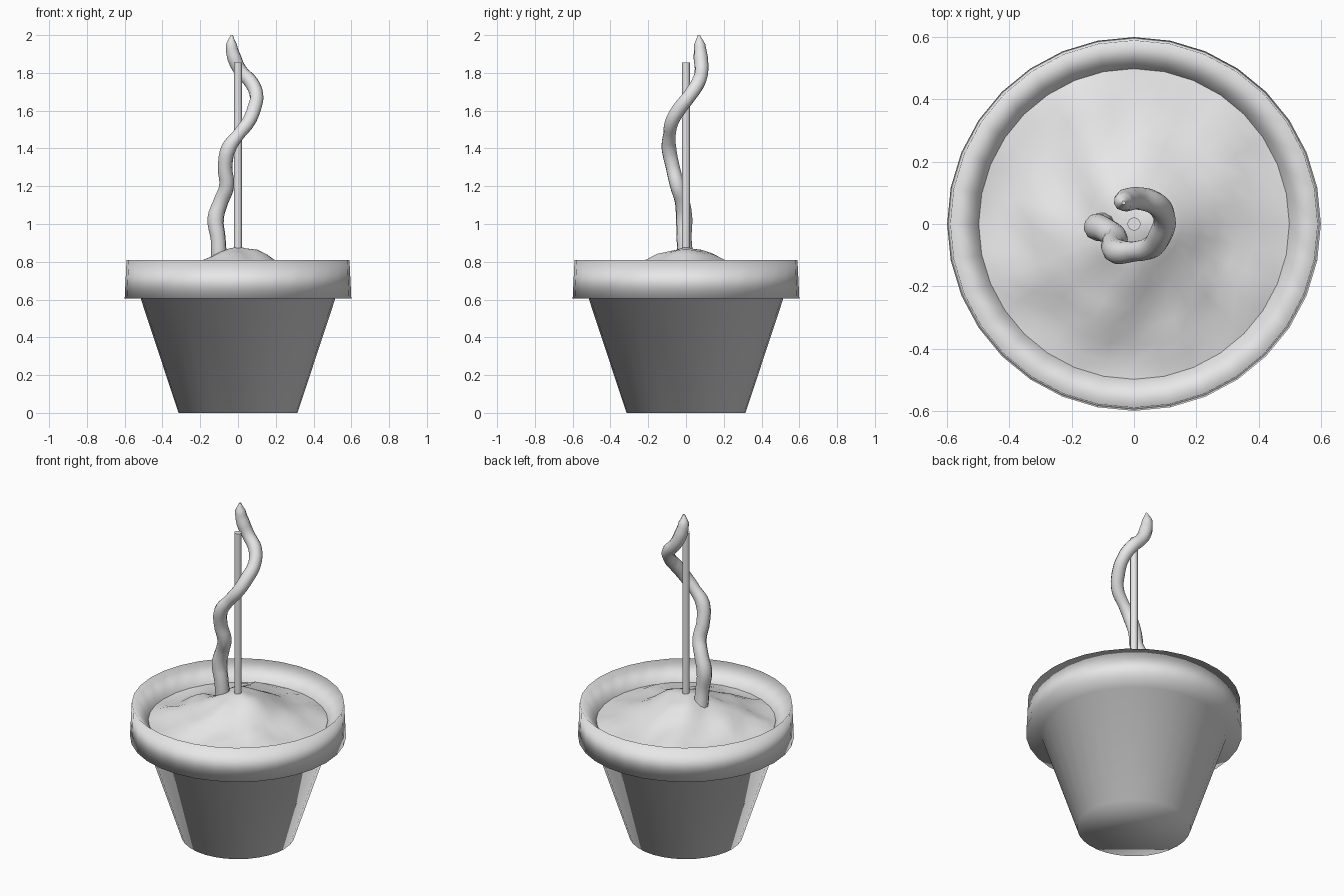
import bpy, bmesh, math
from mathutils import Vector, noise

if "Cube" in bpy.data.objects:
    bpy.data.objects.remove(bpy.data.objects["Cube"])

clay = bpy.data.materials.new("plain grey")
clay.diffuse_color = (0.8, 0.8, 0.8, 1)
clay.use_nodes = True
clay.node_tree.nodes["Principled BSDF"].inputs["Base Color"].default_value = clay.diffuse_color


def make(name, bm):
    bmesh.ops.recalc_face_normals(bm, faces=bm.faces)
    for f in bm.faces:
        f.smooth = True
    me = bpy.data.meshes.new(name)
    bm.to_mesh(me)
    bm.free()
    me.materials.append(clay)
    ob = bpy.data.objects.new(name, me)
    bpy.context.collection.objects.link(ob)
    return ob


def rings(bm, radii, heights, sides):
    """Stack rings of vertices and bridge them; returns the rings."""
    out = []
    for i, r in enumerate(radii):
        ring = []
        for k in range(sides):
            a = 2 * math.pi * k / sides
            x, y = r * math.cos(a), r * math.sin(a)
            z = heights(i, x, y)
            ring.append(bm.verts.new((x, y, z)))
        out.append(ring)
    for a, b in zip(out, out[1:]):
        for k in range(sides):
            n = (k + 1) % sides
            bm.faces.new((a[k], a[n], b[n], b[k]))
    return out


# pot: tapered body, overhanging rim, sloped inner lip
profile = [(0.315, 0), (0.515, 0.605), (0.6, 0.605), (0.59, 0.81),
           (0.50, 0.71), (0.48, 0.64)]
bm = bmesh.new()
r = rings(bm, [p[0] for p in profile], lambda i, x, y: profile[i][1], 32)
bm.faces.new(r[0])
make("pot", bm)

# soil: lumpy mound, highest round the stake
soil_r = [0.5, 0.45, 0.39, 0.33, 0.27, 0.21, 0.15, 0.1, 0.05]
soil_z = [0.705, 0.715, 0.73, 0.75, 0.775, 0.80, 0.835, 0.86, 0.875]


def soil_height(i, x, y):
    n = noise.noise(Vector((x * 7 + 3.1, y * 7 - 1.7, 0.4)))
    return soil_z[i] + (0.035 * n if i else 0)


bm = bmesh.new()
r = rings(bm, soil_r, soil_height, 32)
top = bm.verts.new((0, 0, 0.88))
for k in range(32):
    bm.faces.new((r[-1][k], r[-1][(k + 1) % 32], top))
soil = make("soil", bm)
if soil.data.polygons[-1].normal.z < 0:
    soil.data.flip_normals()

# stake
bm = bmesh.new()
rings(bm, [0.021, 0.021], lambda i, x, y: (0.72, 1.855)[i], 16)
bmesh.ops.holes_fill(bm, edges=bm.edges)
stake = make("stake", bm)
bpy.context.view_layer.objects.active = stake
stake.select_set(True)
bpy.ops.object.shade_smooth_by_angle(angle=math.radians(40))
stake.select_set(False)

# climbing stem: x, y, z, radius
path = [(-0.10, 0.00, 0.80, 0.042), (-0.105, -0.01, 0.92, 0.040),
        (-0.118, -0.01, 1.03, 0.044), (-0.09, -0.02, 1.12, 0.040),
        (-0.06, -0.045, 1.20, 0.040), (-0.068, -0.07, 1.30, 0.038),
        (-0.05, -0.09, 1.40, 0.040), (0.0, -0.088, 1.47, 0.033),
        (0.055, -0.075, 1.54, 0.036), (0.085, -0.035, 1.61, 0.038),
        (0.098, 0.02, 1.68, 0.036), (0.07, 0.065, 1.75, 0.038),
        (0.015, 0.082, 1.81, 0.036), (-0.02, 0.078, 1.88, 0.038),
        (-0.035, 0.072, 1.95, 0.030), (-0.033, 0.068, 2.0, 0.006)]
cu = bpy.data.curves.new("stem", 'CURVE')
cu.dimensions = '3D'
cu.bevel_depth = 1.0
cu.bevel_resolution = 3
cu.resolution_u = 4
cu.use_fill_caps = True
sp = cu.splines.new('BEZIER')
sp.bezier_points.add(len(path) - 1)
for p, (x, y, z, rad) in zip(sp.bezier_points, path):
    p.co = (x, y, z)
    p.radius = rad
    p.handle_left_type = p.handle_right_type = 'AUTO'
cu.materials.append(clay)
stem = bpy.data.objects.new("stem", cu)
bpy.context.collection.objects.link(stem)
bpy.context.view_layer.objects.active = stem
stem.select_set(True)
bpy.ops.object.convert(target='MESH')
stem = bpy.context.view_layer.objects.active
for f in stem.data.polygons:
    f.use_smooth = True
